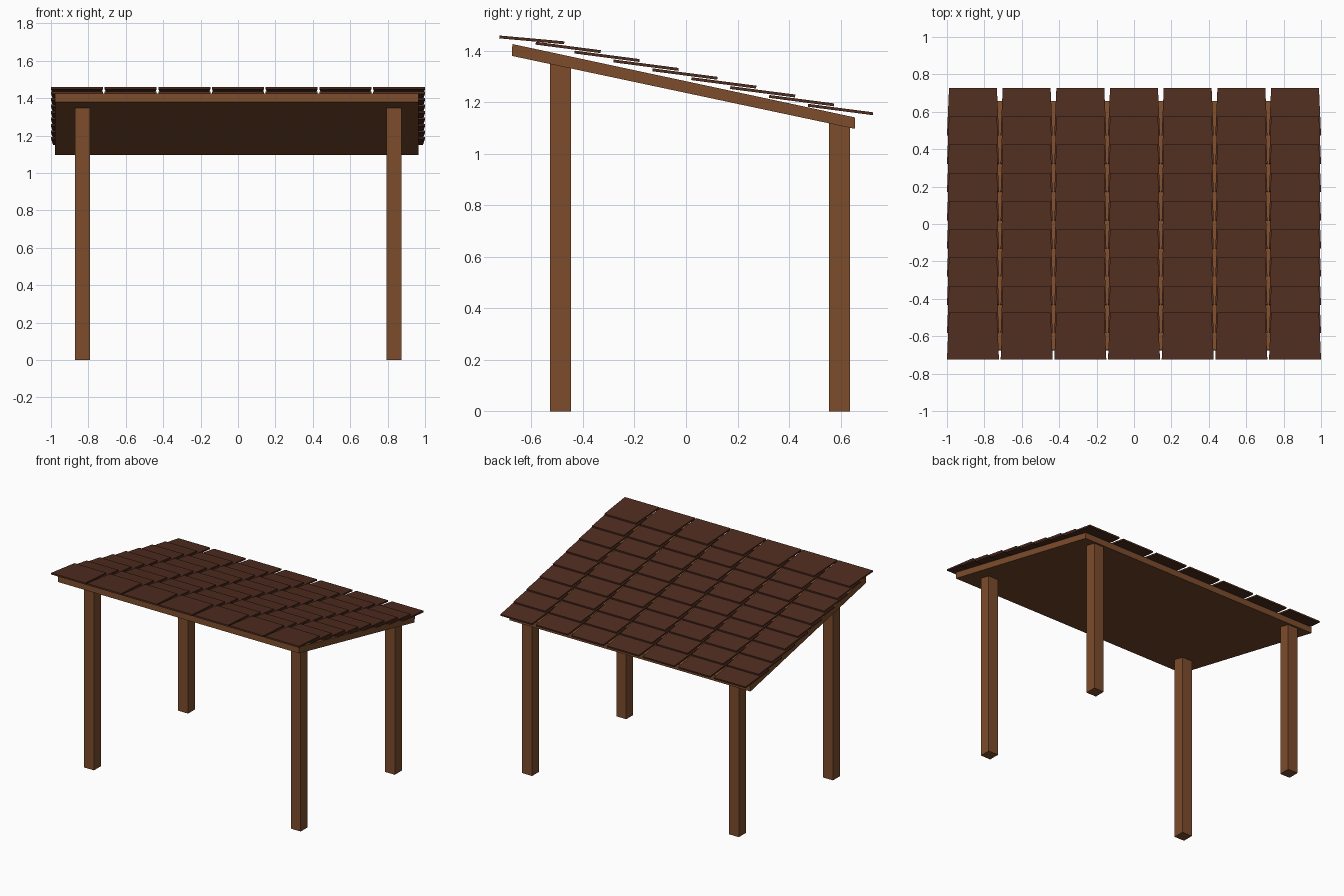
import bpy, bmesh
from mathutils import Vector

if "Cube" in bpy.data.objects:
    bpy.data.objects.remove(bpy.data.objects["Cube"])


def material(name, rgb):
    m = bpy.data.materials.new(name)
    m.diffuse_color = (*rgb, 1)
    m.use_nodes = True
    m.node_tree.nodes["Principled BSDF"].inputs["Base Color"].default_value = m.diffuse_color
    return m


WOOD = material("wood", (0.20, 0.072, 0.025))
SHINGLE = material("shingle_wood", (0.08, 0.026, 0.014))


def add_prism(bm, quad, offset):
    """Six-sided solid: quad swept along offset."""
    bot = [bm.verts.new(p) for p in quad]
    top = [bm.verts.new(Vector(p) + Vector(offset)) for p in quad]
    bm.faces.new(bot[::-1])
    bm.faces.new(top)
    for i in range(4):
        j = (i + 1) % 4
        bm.faces.new((bot[i], bot[j], top[j], top[i]))


def finish(bm, name, mat):
    bmesh.ops.recalc_face_normals(bm, faces=bm.faces)
    me = bpy.data.meshes.new(name)
    bm.to_mesh(me)
    bm.free()
    me.materials.append(mat)
    ob = bpy.data.objects.new(name, me)
    bpy.context.collection.objects.link(ob)
    return ob


# Four posts, taller at the front
for row, y0, y1, h in (("front", -0.527, -0.447, 1.348), ("back", 0.556, 0.637, 1.125)):
    for side, x in (("left", -0.832), ("right", 0.835)):
        bm = bmesh.new()
        w = 0.04
        add_prism(bm, [(x - w, y0, 0), (x + w, y0, 0), (x + w, y1, 0), (x - w, y1, 0)], (0, 0, h))
        finish(bm, f"{row}_{side}_post", WOOD)

# Sloped roof deck, side profile swept across x
bm = bmesh.new()
add_prism(bm, [(-0.978, -0.676, 1.380), (-0.978, 0.655, 1.097),
               (-0.978, 0.657, 1.141), (-0.978, -0.674, 1.426)], (1.944, 0, 0))
finish(bm, "roof_deck", WOOD)

# Overlapping shingles, tapered towards the low (back) edge
ROWS, COLS = 9, 7
PITCH_X, PITCH_Y = 0.287, 0.151
LENGTH, THICK = 0.252, 0.011
for r in range(ROWS):
    bm = bmesh.new()
    k = ROWS - 1 - r
    tilt = 0.09 if r == 0 else 0.13
    y1 = 0.725 - k * PITCH_Y if r else -0.473
    z1 = 1.150 + k * PITCH_Y * 0.228
    y0, z0 = y1 - LENGTH, z1 + LENGTH * tilt
    for c in range(COLS):
        x = (c - (COLS - 1) / 2) * PITCH_X
        add_prism(bm, [(x - 0.139, y0, z0), (x + 0.139, y0, z0),
                       (x + 0.128, y1, z1), (x - 0.128, y1, z1)], (0, tilt * THICK, THICK))
    finish(bm, f"shingle_row_{r + 1}", SHINGLE)
